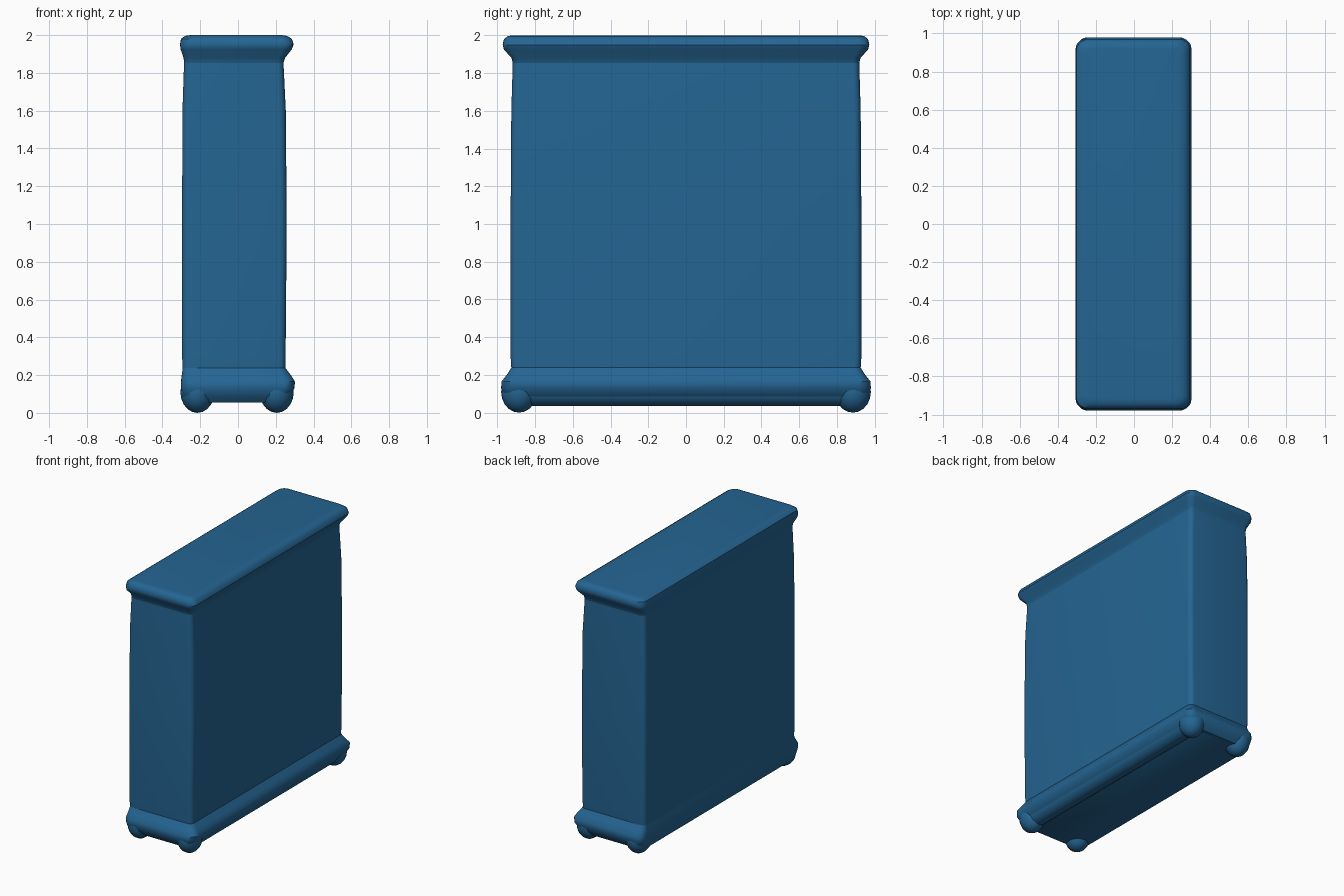
import bpy, bmesh, math
from mathutils import Matrix, Vector

cube = bpy.data.objects.get("Cube")
if cube:
    bpy.data.objects.remove(cube, do_unlink=True)

blue = bpy.data.materials.new("deep blue")
blue.use_nodes = True
color = (0.018, 0.13, 0.29, 1)
blue.diffuse_color = color
blue.node_tree.nodes["Principled BSDF"].inputs["Base Color"].default_value = color


def finish(bm, name):
    bmesh.ops.recalc_face_normals(bm, faces=bm.faces)
    mesh = bpy.data.meshes.new(name)
    bm.to_mesh(mesh)
    bm.free()
    mesh.materials.append(blue)
    obj = bpy.data.objects.new(name, mesh)
    bpy.context.collection.objects.link(obj)
    bpy.ops.object.select_all(action="DESELECT")
    obj.select_set(True)
    bpy.context.view_layer.objects.active = obj
    bpy.ops.object.shade_smooth_by_angle(angle=math.radians(40))
    return obj


def rounded_ring(bm, z, x0, x1, half_y, r, steps=5):
    ring = []
    corners = [(x1 - r, half_y - r), (x0 + r, half_y - r),
               (x0 + r, r - half_y), (x1 - r, r - half_y)]
    for q, (cx, cy) in enumerate(corners):
        for i in range(steps + 1):
            a = math.pi / 2 * (q + i / steps)
            ring.append(bm.verts.new((cx + r * math.cos(a), cy + r * math.sin(a), z)))
    return ring


def loft(name, rows):
    bm = bmesh.new()
    rings = [rounded_ring(bm, *row) for row in rows]
    for low, high in zip(rings, rings[1:]):
        for i in range(len(low)):
            j = (i + 1) % len(low)
            bm.faces.new((low[i], low[j], high[j], high[i]))
    bm.faces.new(rings[0])
    bm.faces.new(rings[-1])
    return finish(bm, name)


# Rows: height, left edge, right edge, half depth, corner radius
loft("base_moulding", [
    (0.055, -0.285, 0.24, 0.935, 0.06),
    (0.09, -0.297, 0.275, 0.965, 0.06),
    (0.13, -0.302, 0.298, 0.98, 0.06),
    (0.165, -0.302, 0.302, 0.978, 0.06),
    (0.20, -0.298, 0.28, 0.95, 0.05),
    (0.24, -0.292, 0.25, 0.925, 0.035)])

loft("cabinet_body", [
    (0.22, -0.292, 0.25, 0.925, 0.035),
    (0.30, -0.296, 0.252, 0.93, 0.035),
    (1.0, -0.296, 0.258, 0.93, 0.035),
    (1.6, -0.294, 0.253, 0.926, 0.035),
    (1.87, -0.285, 0.24, 0.918, 0.035)])

loft("top_moulding", [
    (1.85, -0.285, 0.24, 0.918, 0.035),
    (1.88, -0.288, 0.25, 0.925, 0.04),
    (1.925, -0.304, 0.285, 0.965, 0.05),
    (1.95, -0.307, 0.295, 0.972, 0.055),
    (1.98, -0.302, 0.285, 0.965, 0.055),
    (1.996, -0.28, 0.26, 0.945, 0.05),
    (2.0, -0.25, 0.23, 0.92, 0.04)])

# Rounded rail under the right long edge
bm = bmesh.new()
bmesh.ops.create_cone(bm, cap_ends=True, segments=16, radius1=0.075, radius2=0.075,
                      depth=1.76, matrix=Matrix.Translation((0.2, 0, 0.11))
                      @ Matrix.Rotation(math.pi / 2, 4, "X"))
finish(bm, "bottom_rail")

# Rounded feet at the four corners
for side, x in (("right", -0.215), ("left", 0.205)):
    for end, y in (("front", -0.885), ("back", 0.885)):
        bm = bmesh.new()
        bmesh.ops.create_uvsphere(bm, u_segments=16, v_segments=10, radius=1)
        bmesh.ops.scale(bm, verts=bm.verts, vec=Vector((0.09, 0.095, 0.11)))
        bmesh.ops.translate(bm, verts=bm.verts, vec=Vector((x, y, 0.11)))
        finish(bm, f"{end}_{side}_foot")
